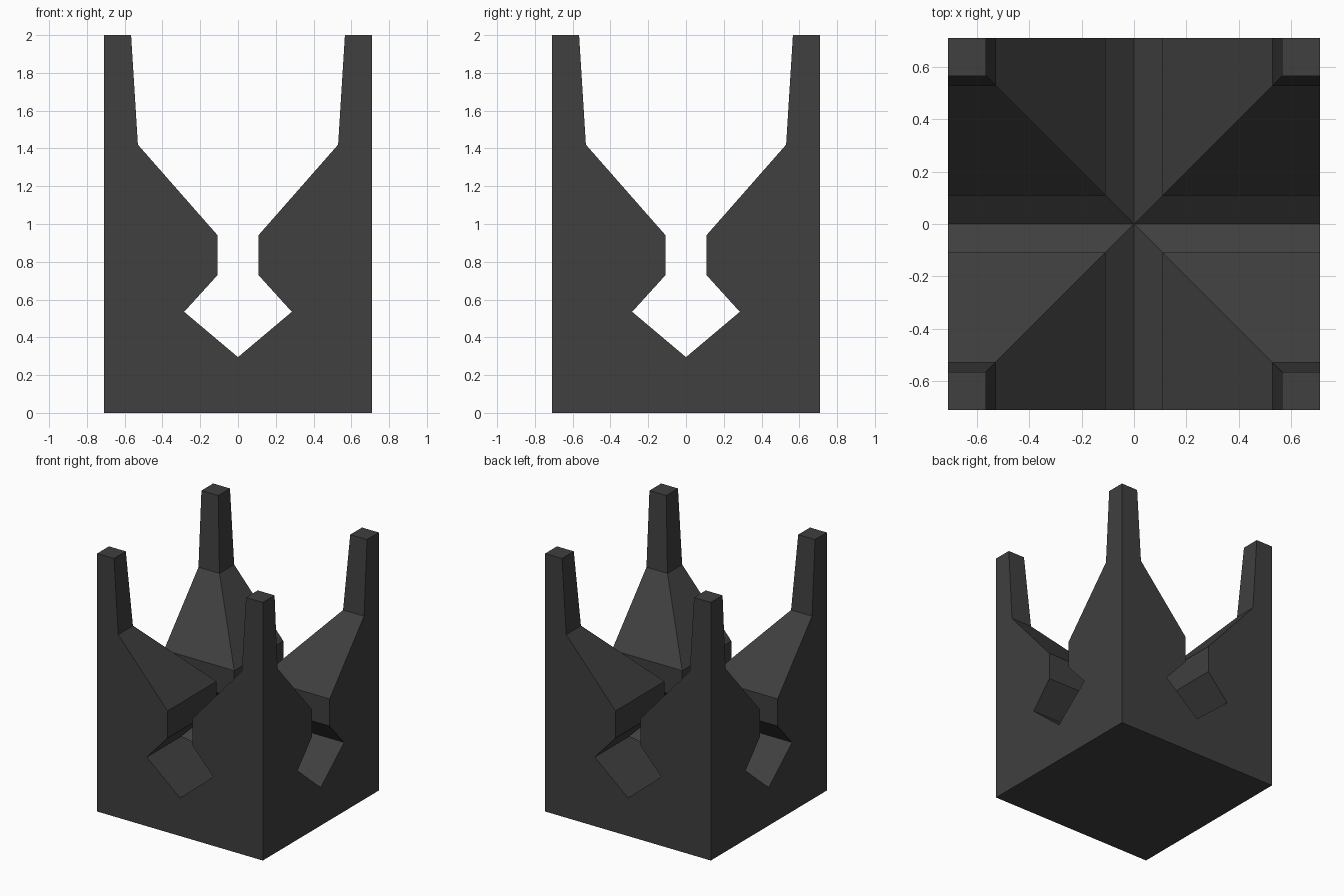
import bpy, bmesh
from math import radians
from mathutils import Matrix

if "Cube" in bpy.data.objects:
    bpy.data.objects.remove(bpy.data.objects["Cube"])

HALF, HEIGHT = 0.71, 2.0

# Half outline of the channel, from the V floor up past the open top
HALF_PROFILE = [(0.285, 0.535), (0.108, 0.73), (0.108, 0.94),
                (0.53, 1.42), (0.566, 2.0), (0.572, 2.1)]
PROFILE = [(0, 0.295)] + HALF_PROFILE + [(-x, z) for x, z in reversed(HALF_PROFILE)]


def make_object(name, bm):
    bmesh.ops.recalc_face_normals(bm, faces=bm.faces)
    mesh = bpy.data.meshes.new(name)
    bm.to_mesh(mesh)
    bm.free()
    obj = bpy.data.objects.new(name, mesh)
    bpy.context.collection.objects.link(obj)
    return obj


def channel_cutter(name, angle):
    bm = bmesh.new()
    face = bm.faces.new([bm.verts.new((x, -1, z)) for x, z in PROFILE])
    ext = bmesh.ops.extrude_face_region(bm, geom=[face])
    bmesh.ops.translate(bm, vec=(0, 2, 0),
                        verts=[v for v in ext["geom"] if isinstance(v, bmesh.types.BMVert)])
    bmesh.ops.transform(bm, matrix=Matrix.Rotation(radians(angle), 4, 'Z'), verts=bm.verts)
    obj = make_object(name, bm)
    obj.hide_render = True
    return obj


# Solid block
bm = bmesh.new()
bmesh.ops.create_cube(bm, size=1, matrix=Matrix.Translation((0, 0, HEIGHT / 2))
                      @ Matrix.Diagonal((2 * HALF, 2 * HALF, HEIGHT, 1)))
block = make_object("notched_block", bm)

# Two crossing channels leave four corner prongs
bpy.context.view_layer.objects.active = block
for name, angle in (("channel_front_back", 0), ("channel_left_right", 90)):
    cutter = channel_cutter(name, angle)
    mod = block.modifiers.new(name, 'BOOLEAN')
    mod.operation, mod.solver, mod.object = 'DIFFERENCE', 'EXACT', cutter
    bpy.ops.object.modifier_apply(modifier=mod.name)
    bpy.data.objects.remove(cutter)

# Dark grey finish
mat = bpy.data.materials.new("dark_grey")
mat.diffuse_color = (0.05, 0.05, 0.05, 1)
mat.use_nodes = True
mat.node_tree.nodes["Principled BSDF"].inputs["Base Color"].default_value = mat.diffuse_color
block.data.materials.clear()
block.data.materials.append(mat)
